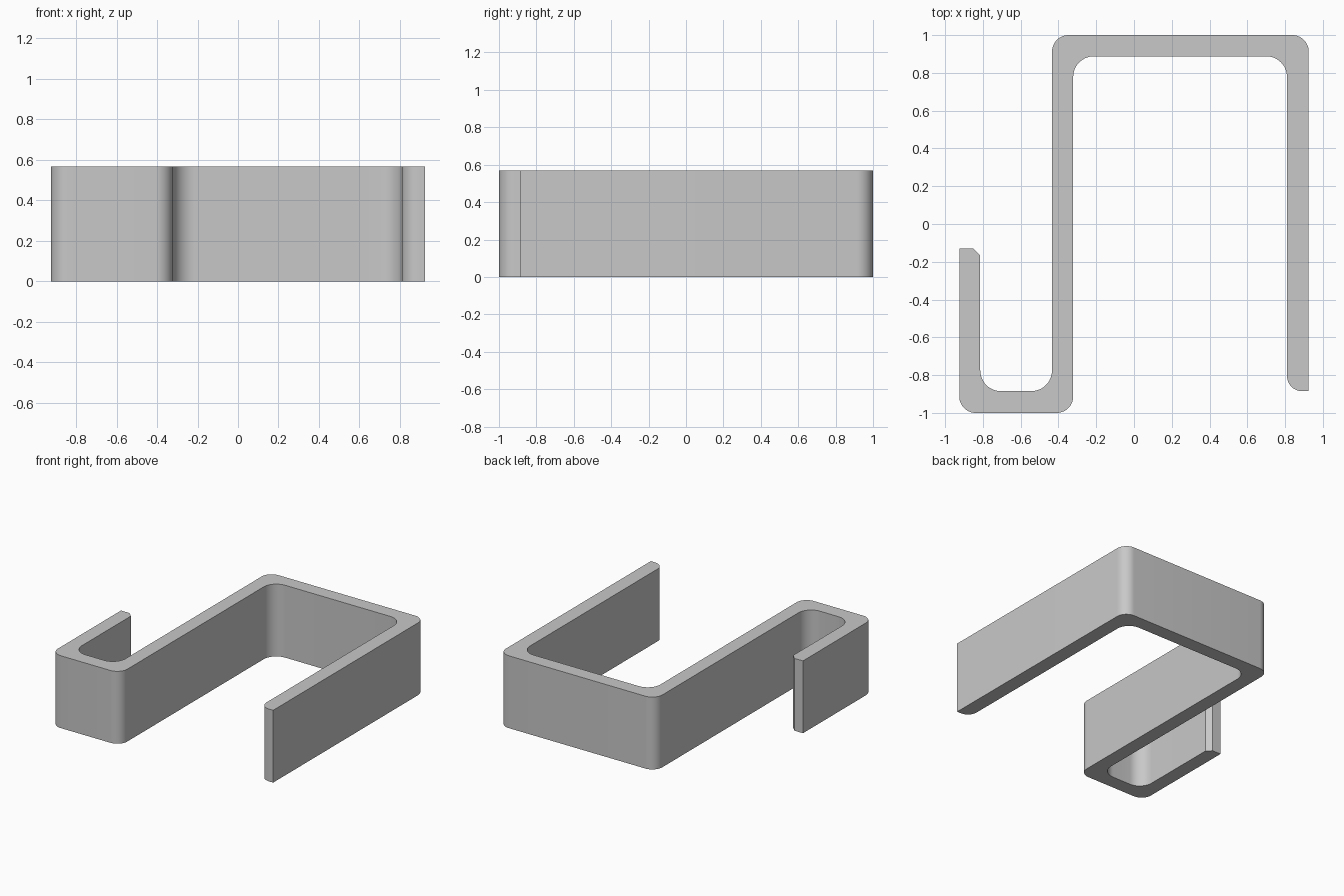
import bpy, bmesh, math
from mathutils import Vector

if "Cube" in bpy.data.objects:
    bpy.data.objects.remove(bpy.data.objects["Cube"], do_unlink=True)

HEIGHT = 0.568
OUTER, INNER = 0.087, 0.11   # bend radii
STEPS = 12

# Outline corners, counter-clockwise: x, y, rounding, arc steps
corners = [
    (-0.925, -1.0, OUTER, STEPS),
    (-0.322, -1.0, OUTER, STEPS),
    (-0.322, 0.888, INNER, STEPS),
    (0.81, 0.888, INNER, STEPS),
    (0.81, -0.885, 0.08, STEPS),
    (0.925, -0.885, 0, 0),
    (0.925, 1.0, OUTER, STEPS),
    (-0.434, 1.0, OUTER, STEPS),
    (-0.434, -0.885, INNER, STEPS),
    (-0.814, -0.885, INNER, STEPS),
    (-0.814, -0.13, 0.037, 1),      # chamfered lip
    (-0.925, -0.13, 0, 0),
]


def rounded_outline(pts):
    """Replace each right-angled corner by an arc, a chamfer or a plain point."""
    out = []
    for i, (x, y, r, steps) in enumerate(pts):
        p = Vector((x, y))
        if not steps:
            out.append(p)
            continue
        a = (Vector(pts[i - 1][:2]) - p).normalized() * r
        b = (Vector(pts[(i + 1) % len(pts)][:2]) - p).normalized() * r
        for k in range(steps + 1):
            t = math.pi / 2 * k / steps
            out.append(p + a * (1 - math.sin(t)) + b * (1 - math.cos(t)))
    return out


# Grey plastic
grey = bpy.data.materials.new("grey")
grey.use_nodes = True
colour = (0.58, 0.58, 0.58, 1)
grey.diffuse_color = colour
grey.node_tree.nodes["Principled BSDF"].inputs["Base Color"].default_value = colour

# Bent strip hook, extruded upwards
bm = bmesh.new()
base = bm.faces.new([bm.verts.new((p.x, p.y, 0)) for p in rounded_outline(corners)])
top = bmesh.ops.extrude_face_region(bm, geom=[base], use_keep_orig=True)
bmesh.ops.translate(bm, vec=(0, 0, HEIGHT),
                    verts=[v for v in top["geom"] if isinstance(v, bmesh.types.BMVert)])
bmesh.ops.recalc_face_normals(bm, faces=bm.faces)
mesh = bpy.data.meshes.new("hook_strip")
bm.to_mesh(mesh)
bm.free()
mesh.materials.append(grey)
hook = bpy.data.objects.new("hook_strip", mesh)
bpy.context.collection.objects.link(hook)

# Smooth bends, crisp edges
bpy.ops.object.select_all(action="DESELECT")
hook.select_set(True)
bpy.context.view_layer.objects.active = hook
bpy.ops.object.shade_smooth_by_angle(angle=math.radians(30))
